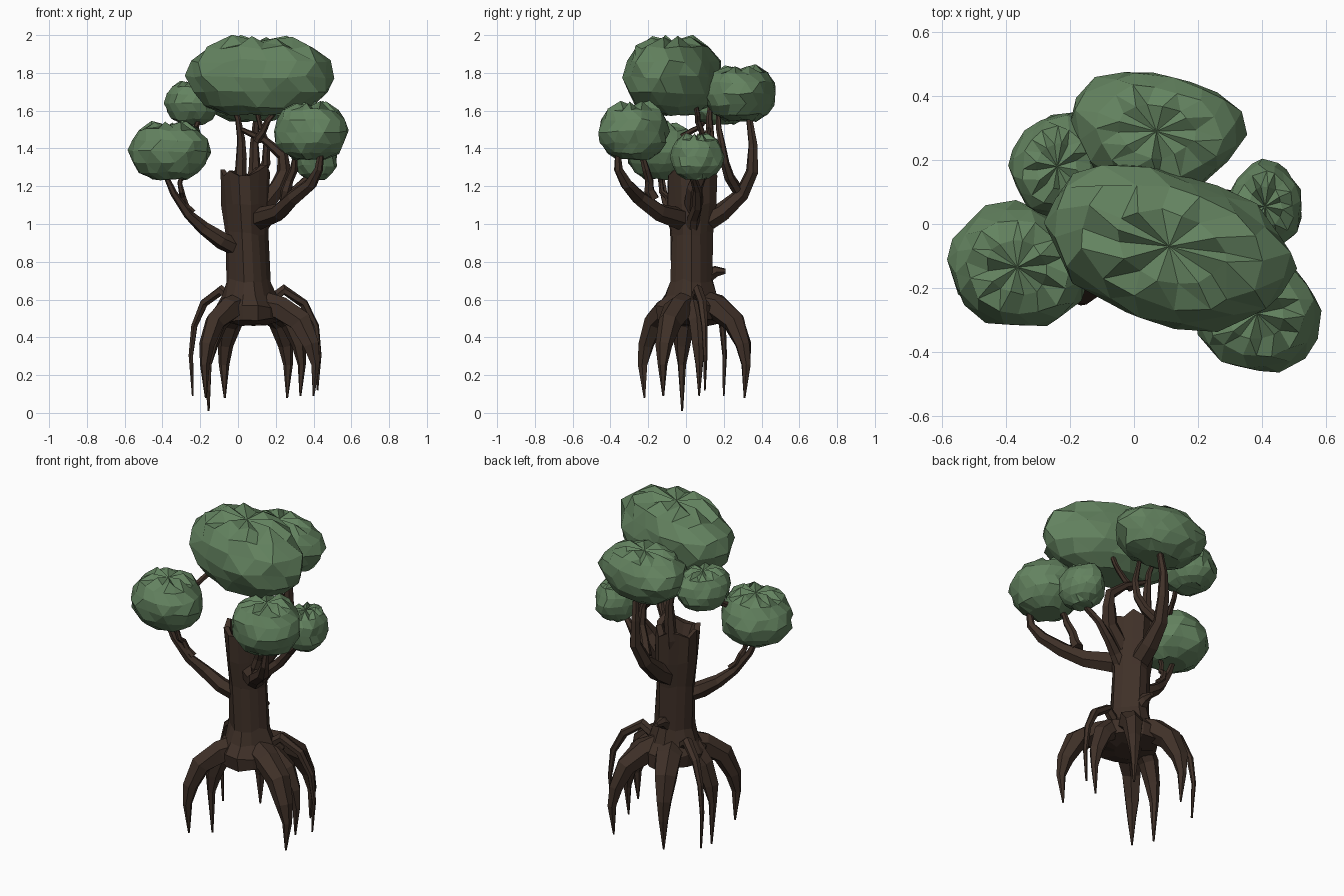
import bpy, bmesh, math, random
from mathutils import Vector

if "Cube" in bpy.data.objects:
    bpy.data.objects.remove(bpy.data.objects["Cube"])

random.seed(7)

def material(name, rgb):
    m = bpy.data.materials.new(name)
    m.diffuse_color = (*rgb, 1)
    m.use_nodes = True
    m.node_tree.nodes["Principled BSDF"].inputs["Base Color"].default_value = m.diffuse_color
    return m

BARK = material("dark bark", (0.050, 0.030, 0.021))
LEAF = material("leaf green", (0.125, 0.225, 0.115))

def finish(name, bm, mat):
    bmesh.ops.recalc_face_normals(bm, faces=bm.faces)
    me = bpy.data.meshes.new(name)
    bm.to_mesh(me)
    bm.free()
    me.materials.append(mat)
    bpy.context.collection.objects.link(bpy.data.objects.new(name, me))

def skin(bm, rings, cap_start=True):
    """Bridge rings of vertices and close the ends."""
    n = len(rings[0])
    for a, b in zip(rings, rings[1:]):
        for i in range(n):
            j = (i + 1) % n
            bm.faces.new((a[i], a[j], b[j], b[i]))
    if cap_start:
        bm.faces.new(rings[0][::-1])
    bm.faces.new(rings[-1])

def limb(name, pts, r0, r1, sides=6, power=1.0):
    """Tapered crooked tube through points."""
    bm = bmesh.new()
    rings, n, side = [], len(pts), None
    for k, p in enumerate(pts):
        t = (pts[min(k + 1, n - 1)] - pts[max(k - 1, 0)]).normalized()
        side = side or t.orthogonal()
        side = (side - t * side.dot(t)).normalized()
        up = t.cross(side)
        r = r0 + (r1 - r0) * (k / (n - 1)) ** power
        ring = []
        for i in range(sides):
            a = math.tau * i / sides
            rr = r * random.uniform(0.88, 1.12)
            ring.append(bm.verts.new(p + rr * (side * math.cos(a) + up * math.sin(a))))
        rings.append(ring)
    skin(bm, rings)
    finish(name, bm, BARK)

# Trunk: lobed lathe with flared foot, jagged rim and hollow top (z, radius)
PROFILE = [(.47, .08), (.49, .17), (.56, .18), (.62, .135), (.7, .112), (.95, .107),
           (1.1, .12), (1.29, .125), (1.29, .095), (1.12, .05)]
SIDES = 14
rim = [random.uniform(-.04, .035) for _ in range(SIDES)]
bm = bmesh.new()
rings = []
for z, r in PROFILE:
    ring = []
    cx = .085 - .04 * z
    for i in range(SIDES):
        a = math.tau * i / SIDES
        rr = r * (1 + .07 * math.sin(4 * a + z * 2) + random.uniform(-.05, .05))
        dz = rim[i] if z > 1.2 else random.uniform(-.012, .012)
        ring.append(bm.verts.new((cx + rr * math.cos(a), .03 + rr * math.sin(a), z + dz)))
    rings.append(ring)
skin(bm, rings)
finish("trunk", bm, BARK)

# Roots arching out of the foot: tip and thickness; thin ones arch higher
HUB = Vector((.065, .03, 0))
ROOTS = [(-.155, -.02, .01, .07), (-.17, -.22, .08, .075), (.4, -.12, .09, .08), (.33, .07, .09, .065),
         (.26, .31, .08, .075), (-.07, .31, .08, .08), (-.24, .2, .09, .03), (.42, .1, .12, .03)]
for n, (x, y, z, r) in enumerate(ROOTS):
    top = .65 if r < .04 else .55
    d = Vector((x, y, 0)) - HUB
    rule = ((.2, .57), (.5, top), (.8, top - .07), (.97, top - .19), (1.03, top / 2 - .02))
    path = [HUB + d * f + Vector((0, 0, h)) for f, h in rule]
    limb(f"root_{n + 1}", path + [Vector((x, y, z))], r, .005, power=1.6)

# Branches: each bends once from start over an elbow to its end
def branch(name, r, start, elbow, end, steps=5):
    a, b, c = Vector(start), Vector(elbow), Vector(end)
    pts = []
    for k in range(steps + 1):
        t = k / steps
        kink = Vector([random.uniform(-.012, .012) for _ in range(3)]) if 0 < k < steps else Vector()
        pts.append(a * (1 - t) ** 2 + b * 2 * t * (1 - t) + c * t * t + kink)
    limb(name, pts, r, max(.012, r * .25))

branch("left_branch", .05, (0, 0, .87), (-.25, -.08, .96), (-.39, -.13, 1.27))
branch("left_twig", .02, (-.24, -.08, 1.06), (-.32, -.12, 1.14), (-.29, -.14, 1.28))
branch("front_right_branch", .06, (.08, 0, 1.02), (.42, -.4, 1.14), (.44, -.36, 1.38))
branch("front_right_twig", .033, (.25, -.17, 1.13), (.27, -.2, 1.26), (.33, -.26, 1.4))
branch("right_branch", .04, (.1, .03, .94), (.28, .06, 1.15), (.42, .05, 1.3))
branch("back_branch", .06, (.05, .06, .98), (.08, .45, 1.13), (.1, .33, 1.6))
branch("back_twig", .03, (.07, .27, 1.18), (.2, .17, 1.35), (.1, .17, 1.6))
branch("back_left_twig", .018, (-.28, -.06, 1.45), (-.2, .08, 1.48), (-.22, .14, 1.6))
branch("crown_branch", .055, (.12, .04, 1.08), (.42, .08, 1.34), (.02, .12, 1.5))
branch("crown_twig", .022, (.1, .1, 1.44), (.14, .08, 1.5), (.2, .05, 1.64))
branch("centre_branch", .04, (.02, .1, 1.15), (.03, .14, 1.4), (-.03, .13, 1.64))
branch("broken_knob", .055, (.05, .08, .7), (.05, .15, .74), (.05, .21, .75), 3)

# Leaf clumps: squashed crumpled balls with a folded, puckered top
def clump(name, c, rad, segs=16, rows=8, skew=0):
    bm = bmesh.new()
    rings = []
    for k in range(1, rows):
        th = math.pi * k / rows
        ring = []
        for i in range(segs):
            a = math.tau * (i + .5 * (k % 2) + random.uniform(-.2, .2)) / segs
            s = math.sin(th) ** .85 * (random.uniform(.94, 1.06) + .03 * math.sin(3 * a + c[0] * 9))
            z = max(math.cos(th), -.92) + random.uniform(-.05, .05)
            if k == 1:
                z += .05 if i % 2 else -.15
            x = s * math.cos(a)
            y = s * math.sin(a) - skew * x
            ring.append(bm.verts.new((c[0] + rad[0] * x, c[1] + rad[1] * y, c[2] + rad[2] * z)))
        rings.append(ring)
    skin(bm, rings, cap_start=False)
    top = bm.verts.new((c[0], c[1], c[2] + rad[2] * .85))
    for i in range(segs):
        bm.faces.new((rings[0][(i + 1) % segs], rings[0][i], top))
    bmesh.ops.triangulate(bm, faces=[f for f in bm.faces if random.random() < .5])
    finish(name, bm, LEAF)

clump("main_crown", (.11, -.07, 1.78), (.39, .25, .22), skew=.3)
clump("back_crown", (.07, .29, 1.69), (.27, .19, .155), skew=.1)
clump("back_left_crown", (-.24, .18, 1.64), (.145, .165, .12))
clump("left_crown", (-.365, -.135, 1.385), (.215, .195, .16), skew=.1)
clump("front_right_crown", (.385, -.28, 1.49), (.195, .19, .16))
clump("right_crown", (.41, .055, 1.355), (.12, .14, .125))
